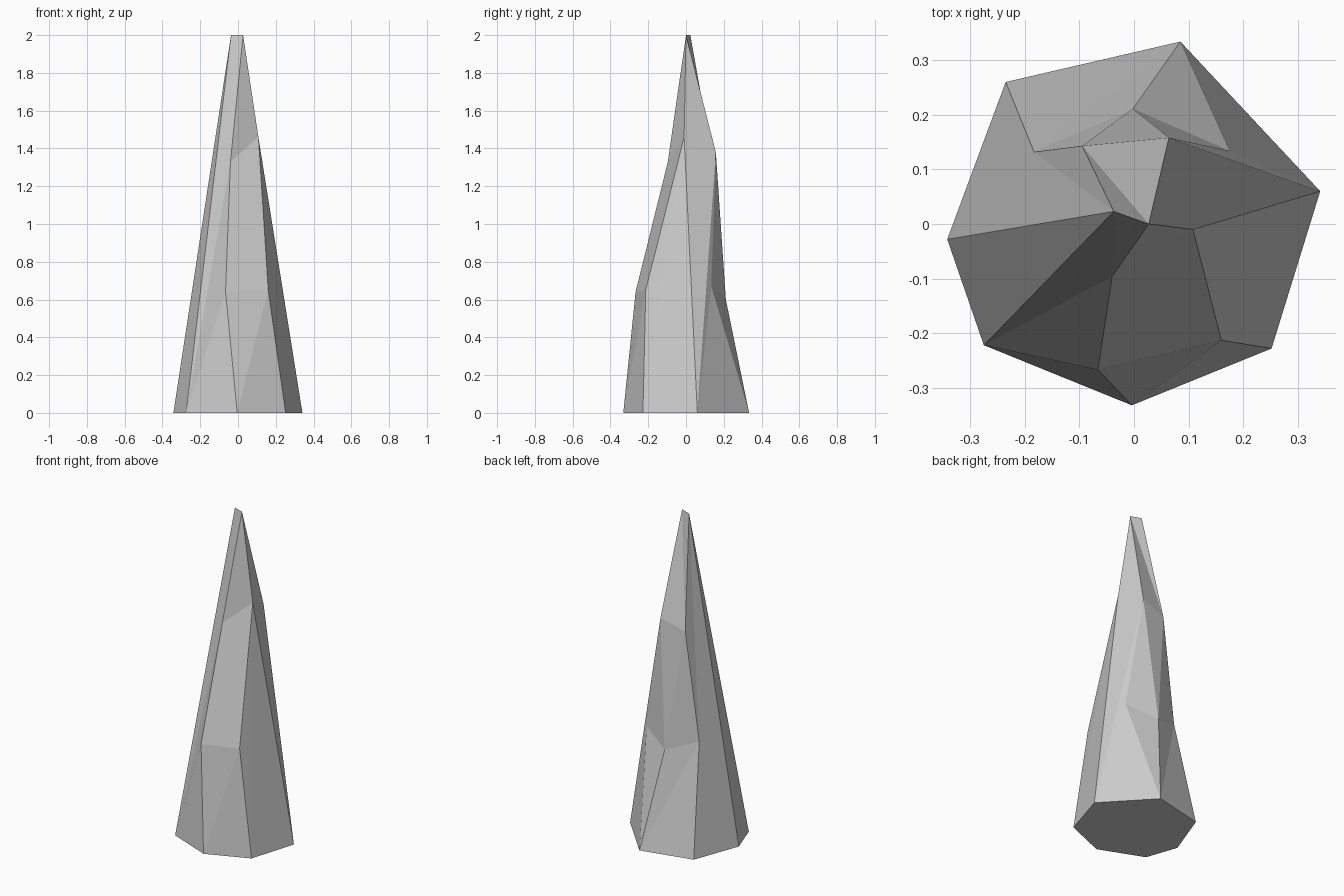
import bpy, bmesh

if "Cube" in bpy.data.objects:
    bpy.data.objects.remove(bpy.data.objects["Cube"])

# Key points of the faceted spike: seven base corners, two lower/upper rings, ridge tip
base = [(0.085, 0.334), (-0.235, 0.26), (-0.342, -0.028), (-0.275, -0.222),
        (-0.004, -0.332), (0.252, -0.228), (0.341, 0.06)]
lower = {"a": (-0.183, 0.132, 0.67), "c": (-0.002, 0.211, 0.6),
         "e": (0.175, 0.134, 0.67), "g": (0.16, -0.213, 0.65),
         "h": (-0.066, -0.267, 0.64)}
upper = {"b": (-0.095, 0.143, 1.33), "d": (0.064, 0.158, 1.38),
         "f": (0.108, -0.01, 1.46), "i": (-0.04, -0.096, 1.33)}
tip = {"L": (-0.037, 0.023, 2.0), "R": (0.027, 0.0, 2.0)}

# Chiselled facets, each spelled by its corner names
facets = {
    "bottom": "0123456",
    "left": "L23 Lba La2 a12",
    "front_left": "LRi Li3 3ih 3h4",
    "front_right": "Rif ihgf h4g g45",
    "right": "Rfd fg5 f56 fd6 de6",
    "back_right": "e60 0ce cde",
    "back": "0ca 0a1 cba cdb bdR bRL",
}

bm = bmesh.new()
v = {str(n): bm.verts.new((x, y, 0)) for n, (x, y) in enumerate(base)}
for ring in (lower, upper, tip):
    for name, co in ring.items():
        v[name] = bm.verts.new(co)
for side in facets.values():
    for facet in side.split():
        bm.faces.new([v[k] for k in facet])
bmesh.ops.recalc_face_normals(bm, faces=bm.faces)

mesh = bpy.data.meshes.new("rock_spike")
bm.to_mesh(mesh)
bm.free()
spike = bpy.data.objects.new("rock_spike", mesh)
bpy.context.collection.objects.link(spike)
